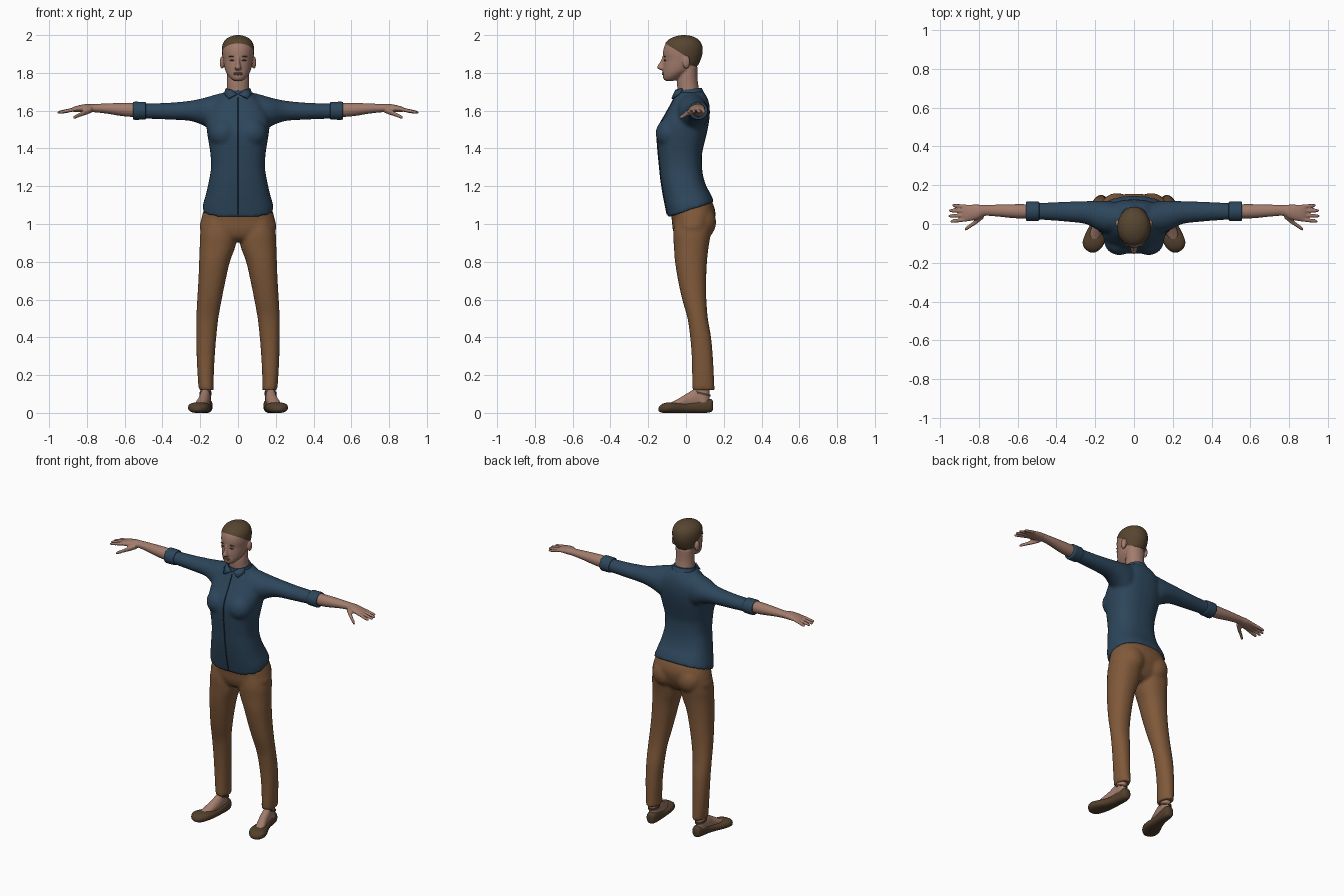
import bpy, bmesh, math
from mathutils import Vector, Matrix

if "Cube" in bpy.data.objects:
    bpy.data.objects.remove(bpy.data.objects["Cube"])


def material(name, rgb):
    mat = bpy.data.materials.new(name)
    mat.use_nodes = True
    mat.diffuse_color = (*rgb, 1)
    bsdf = next(n for n in mat.node_tree.nodes if n.type == "BSDF_PRINCIPLED")
    bsdf.inputs["Base Color"].default_value = (*rgb, 1)
    return mat


SKIN = material("skin", (0.36, 0.20, 0.15))
HAIR = material("hair brown", (0.095, 0.06, 0.03))
SHIRT = material("shirt navy", (0.026, 0.061, 0.105))
SEAM = material("seam dark navy", (0.012, 0.028, 0.05))
PANTS = material("trouser tan", (0.215, 0.10, 0.042))
SHOE = material("shoe brown", (0.085, 0.05, 0.026))
LIP = material("lip", (0.25, 0.115, 0.09))
EYE = material("eye dark", (0.08, 0.05, 0.04))


def spline(rows, steps):
    """Smooth interpolation between cross-section rows."""
    last = len(rows) - 1
    out = []
    for i in range(last):
        a, b, c, d = (rows[min(max(i + k, 0), last)] for k in (-1, 0, 1, 2))
        for s in range(steps):
            t = s / steps
            out.append([q + 0.5 * t * (r - p + t * (2 * p - 5 * q + 4 * r - w
                        + t * (3 * (q - r) + w - p))) for p, q, r, w in zip(a, b, c, d)])
    return out + [list(rows[-1])]


def loft(bm, axis, rows, power=2.0, segs=32, steps=4):
    """Rows hold position on the axis, then low/high extents of both other axes."""
    rings = []
    for t, u0, u1, v0, v1 in spline(rows, steps):
        ring = []
        for i in range(segs):
            ang = math.tau * i / segs
            c, s = math.cos(ang), math.sin(ang)
            u = (u0 + u1) / 2 + (u1 - u0) / 2 * math.copysign(abs(c) ** (2 / power), c)
            v = (v0 + v1) / 2 + (v1 - v0) / 2 * math.copysign(abs(s) ** (2 / power), s)
            ring.append(bm.verts.new({"x": (t, u, v), "y": (u, t, v), "z": (u, v, t)}[axis]))
        rings.append(ring)
    for a, b in zip(rings, rings[1:]):
        for i in range(segs):
            j = (i + 1) % segs
            bm.faces.new((a[i], a[j], b[j], b[i]))
    bm.faces.new(rings[0])
    bm.faces.new(rings[-1])


def sym(rows):
    return [(z, -w, w, y0, y1) for z, w, y0, y1 in rows]


def ball(bm, center, radii):
    bmesh.ops.create_uvsphere(bm, u_segments=24, v_segments=16, radius=1,
                              matrix=Matrix.Translation(center) @ Matrix.Diagonal((*radii, 1)))


def mirror(bm):
    copy = bmesh.ops.duplicate(bm, geom=bm.verts[:] + bm.edges[:] + bm.faces[:])["geom"]
    bmesh.ops.scale(bm, vec=(-1, 1, 1), verts=[g for g in copy if isinstance(g, bmesh.types.BMVert)])


def finish(name, bm, mat, voxel=0, smooth=4):
    bmesh.ops.recalc_face_normals(bm, faces=bm.faces[:])
    mesh = bpy.data.meshes.new(name)
    bm.to_mesh(mesh)
    bm.free()
    mesh.materials.append(mat)
    mesh.polygons.foreach_set("use_smooth", [True] * len(mesh.polygons))
    mesh.set_sharp_from_angle(angle=math.radians(45))
    obj = bpy.data.objects.new(name, mesh)
    bpy.context.collection.objects.link(obj)
    if voxel:  # fuse overlapping forms into one continuous surface
        fuse = obj.modifiers.new("fuse", "REMESH")
        fuse.mode, fuse.voxel_size, fuse.use_smooth_shade = "VOXEL", voxel, True
        relax = obj.modifiers.new("relax", "SMOOTH")
        relax.factor, relax.iterations = 0.5, smooth
    return obj


# Shirt: sleeves and bust mirrored, torso cut at a slanted hem
torso = sym([(1.0, .19, -.09, .15), (1.05, .188, -.1, .153), (1.1, .186, -.11, .152),
             (1.15, .172, -.12, .135), (1.2, .16, -.128, .108), (1.25, .15, -.135, .092),
             (1.3, .143, -.14, .085), (1.37, .146, -.147, .085), (1.43, .155, -.152, .098),
             (1.48, .163, -.152, .11), (1.53, .168, -.138, .12), (1.58, .162, -.11, .126),
             (1.63, .14, -.082, .124), (1.67, .105, -.062, .112), (1.7, .068, -.046, .093)])
bm = bmesh.new()
loft(bm, "x", [(.02, -.04, .1, 1.5, 1.7), (.08, -.05, .11, 1.48, 1.695), (.13, -.05, .118, 1.49, 1.682),
               (.18, -.035, .12, 1.52, 1.668), (.25, 0, .118, 1.545, 1.653), (.35, .012, .115, 1.552, 1.643),
               (.45, .02, .11, 1.556, 1.639), (.53, .024, .108, 1.56, 1.638)])
ball(bm, (.075, -.085, 1.48), (.08, .076, .08))
mirror(bm)
loft(bm, "z", torso, power=2.5)
cut = bmesh.ops.bisect_plane(bm, geom=bm.verts[:] + bm.edges[:] + bm.faces[:], plane_co=(0, -.1, 1.033),
                             plane_no=(0, -.085, .255), clear_inner=True)["geom_cut"]
bmesh.ops.holes_fill(bm, edges=[g for g in cut if isinstance(g, bmesh.types.BMEdge)])
finish("shirt", bm, SHIRT, voxel=.01)

# Button line down the shirt front
bm = bmesh.new()
loft(bm, "z", [(z, -.003, .003, y - .003, y + .006) for z, _, _, y, _ in torso[1:-1]], segs=8)
finish("shirt_placket", bm, SEAM)

# Rolled cuffs
bm = bmesh.new()
loft(bm, "x", [(x, .021 - g, .11 + g, 1.558 - g, 1.641 + g)
               for x, g in ((.488, 0), (.493, .005), (.52, .006), (.55, .006), (.556, .001))])
mirror(bm)
finish("cuffs", bm, SHIRT)

# Collar stand and folded points
bm = bmesh.new()
loft(bm, "z", sym([(1.66, .09, -.066, .105), (1.69, .075, -.055, .095), (1.715, .066, -.05, .082)]))
for v in bm.verts:
    v.co.z += .12 * (v.co.y - .03)
finish("collar", bm, SHIRT)
bm = bmesh.new()
bm.faces.new([bm.verts.new(p) for p in ((.005, -.066, 1.69), (.035, -.056, 1.712), (.066, -.022, 1.718),
                                        (.074, -.04, 1.69), (.052, -.078, 1.665))])
mirror(bm)
points = finish("collar_points", bm, SHIRT)
points.modifiers.new("thickness", "SOLIDIFY").thickness = .008

# Trousers: legs and seat mirrored, fused with the hips
bm = bmesh.new()
loft(bm, "z", [(1.02, .02, .185, -.06, .14), (.95, .006, .2, -.068, .132), (.88, .014, .203, -.064, .12),
               (.8, .043, .206, -.058, .111), (.7, .066, .21, -.042, .107), (.6, .086, .216, -.02, .108),
               (.5, .104, .221, .008, .116), (.4, .115, .221, .022, .133), (.3, .123, .219, .03, .142),
               (.2, .128, .214, .032, .148), (.12, .128, .208, .032, .151)], power=2.2)
ball(bm, (.088, .08, 1.01), (.085, .08, .09))
mirror(bm)
loft(bm, "z", sym([(1.13, .165, -.085, .13), (1.1, .173, -.084, .146), (1.06, .186, -.081, .156),
                   (1.02, .196, -.075, .152), (.97, .2, -.07, .135), (.93, .13, -.055, .11),
                   (.91, .05, -.03, .08)]), power=2.3)
finish("trousers", bm, PANTS, voxel=.01)

# Head and neck with nose, ears and chin fused in
head = sym([(1.757, .018, -.104, -.07), (1.765, .034, -.118, -.045), (1.785, .052, -.123, -.01),
            (1.81, .066, -.123, .03), (1.84, .074, -.122, .06), (1.87, .079, -.119, .075),
            (1.9, .083, -.122, .084), (1.93, .083, -.118, .085), (1.955, .077, -.107, .078),
            (1.975, .063, -.088, .062), (1.988, .042, -.062, .038), (1.995, .02, -.035, .012),
            (1.997, .003, -.015, -.01)])
bm = bmesh.new()
loft(bm, "z", head)
loft(bm, "z", sym([(1.63, .075, -.05, .09), (1.7, .062, -.046, .072), (1.76, .058, -.046, .062),
                   (1.83, .058, -.03, .06)]))
loft(bm, "z", sym([(1.814, .012, -.132, -.105), (1.825, .018, -.154, -.105), (1.84, .013, -.149, -.105),
                   (1.865, .009, -.134, -.105), (1.89, .009, -.124, -.105)]), segs=16)
for s in (-1, 1):
    ball(bm, (s * .084, .002, 1.855), (.013, .019, .033))
finish("head", bm, SKIN, voxel=.005, smooth=3)

# Close-cropped hair: enlarged skull trimmed along the hairline
bm = bmesh.new()
loft(bm, "z", head, segs=48)
mid = Vector((0, -.02, 1.88))
for v in bm.verts:
    v.co = mid + (v.co - mid) * 1.027
front_slope, nape_slope, ear_y = -.62, -.25, .012
for co, no in (((0, -.12, 1.962), (0, -front_slope, 1)), ((0, ear_y, 1.85), (0, 1, 0)),
               ((0, ear_y, 1.845), (0, -nape_slope, 1))):
    bmesh.ops.bisect_plane(bm, geom=bm.verts[:] + bm.edges[:] + bm.faces[:], plane_co=co, plane_no=no)


def below_hairline(face):
    c = face.calc_center_median()
    if c.y < ear_y:
        return c.z < 1.962 + front_slope * (c.y + .12)
    return c.z < 1.845 + nape_slope * (c.y - ear_y)


bmesh.ops.delete(bm, geom=[f for f in bm.faces if below_hairline(f)], context="FACES")
finish("hair", bm, HAIR)

# Facial features
for name, mat, center, radii in (("eyes", EYE, (.031, -.111, 1.866), (.014, .006, .004)),
                                 ("eyebrows", HAIR, (.032, -.112, 1.887), (.017, .005, .003))):
    bm = bmesh.new()
    ball(bm, center, radii)
    mirror(bm)
    finish(name, bm, mat)
bm = bmesh.new()
for z in (1.799, 1.792):
    ball(bm, (0, -.119, z), (.023, .009, .005))
finish("lips", bm, LIP)

# Forearms and hands
bm = bmesh.new()
loft(bm, "x", [(.5, .03, .1, 1.57, 1.635), (.56, .028, .102, 1.567, 1.641), (.62, .03, .102, 1.572, 1.641),
               (.7, .038, .1, 1.585, 1.638), (.77, .042, .098, 1.592, 1.635), (.8, .026, .1, 1.591, 1.636),
               (.84, .016, .1, 1.592, 1.629), (.87, .014, .099, 1.594, 1.62), (.885, .02, .093, 1.598, 1.613)])


def finger(start, end, radius):
    a, b = Vector(start), Vector(end)
    rows = []
    for f, k in ((0, 1), (.4, 1), (.8, .9), (.95, .65), (1, .2)):
        p, r = a.lerp(b, f), radius * k
        rows.append((p.x, p.y - r, p.y + r, p.z - r, p.z + r))
    loft(bm, "x", rows, segs=16)


for y, tip_x, tip_y in ((.09, .937, .096), (.068, .955, .069), (.045, .957, .041), (.023, .947, .013)):
    finger((.86, y, 1.608), (tip_x, tip_y, 1.59), .0098)
finger((.775, .045, 1.605), (.83, .0, 1.583), .016)
finger((.805, .018, 1.592), (.873, -.03, 1.563), .0115)
mirror(bm)
finish("forearms_and_hands", bm, SKIN, voxel=.005, smooth=2)

# Feet, shoes and ankle straps
bm = bmesh.new()
ankle = (.143, .2, .05, .125)
loft(bm, "z", [(.03, *ankle), (.1, *ankle), (.2, *ankle)])
loft(bm, "y", [(.12, .148, .19, .02, .08), (.06, .145, .202, .02, .13), (.01, .15, .21, .02, .106),
               (-.05, .165, .228, .02, .07), (-.09, .18, .23, .02, .05)])
mirror(bm)
finish("feet", bm, SKIN, voxel=.006)
bm = bmesh.new()
loft(bm, "y", [(.144, .158, .178, .025, .055), (.135, .142, .193, .006, .072), (.1, .135, .201, 0, .075),
               (.05, .137, .208, 0, .061), (0, .14, .225, 0, .052), (-.05, .142, .25, 0, .054),
               (-.09, .15, .264, 0, .056), (-.12, .165, .258, 0, .05), (-.138, .185, .24, .005, .038),
               (-.146, .2, .225, .012, .026)], power=2.5)
mirror(bm)
finish("shoes", bm, SHOE)
bm = bmesh.new()
loft(bm, "z", [(z, .139, .204, .045, .13) for z in (.098, .11)], steps=1)
for v in bm.verts:
    v.co.z -= .25 * (v.co.y - .08)
mirror(bm)
finish("ankle_straps", bm, SHOE)
